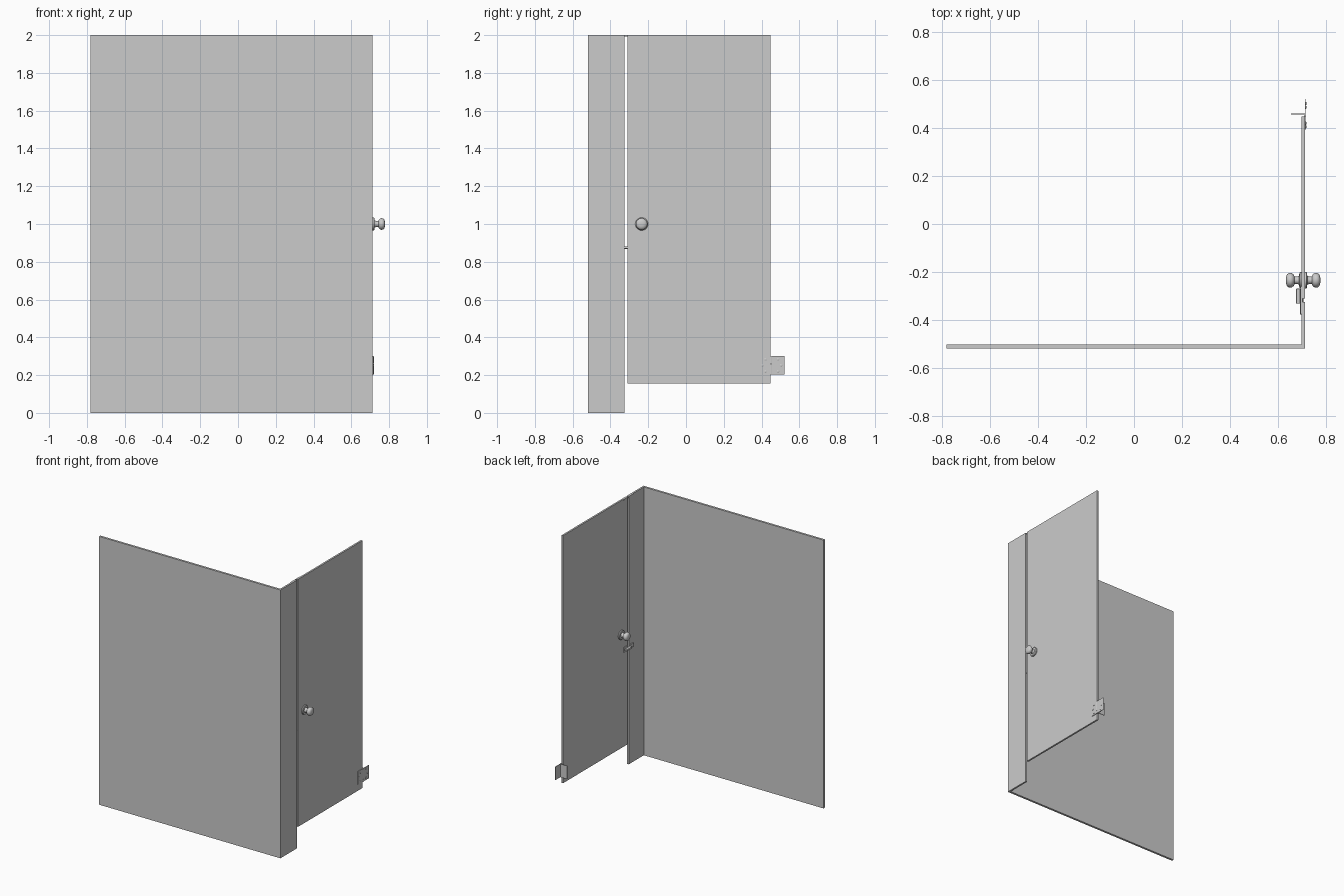
import bpy, bmesh, math
from mathutils import Matrix

if "Cube" in bpy.data.objects:
    bpy.data.objects.remove(bpy.data.objects["Cube"])

def box(name, lo, hi, bevel=0):
    bm = bmesh.new()
    size = [b - a for a, b in zip(lo, hi)]
    mid = [(a + b) / 2 for a, b in zip(lo, hi)]
    bmesh.ops.create_cube(bm, size=1, matrix=Matrix.Translation(mid) @ Matrix.Diagonal((*size, 1)))
    if bevel:
        bmesh.ops.bevel(bm, geom=bm.edges[:], offset=bevel, segments=2, affect='EDGES', profile=0.5)
    return finish(name, bm)

def finish(name, bm, smooth=False):
    bmesh.ops.recalc_face_normals(bm, faces=bm.faces[:])
    me = bpy.data.meshes.new(name)
    bm.to_mesh(me)
    bm.free()
    ob = bpy.data.objects.new(name, me)
    bpy.context.collection.objects.link(ob)
    if smooth:
        bpy.ops.object.select_all(action='DESELECT')
        ob.select_set(True)
        bpy.context.view_layer.objects.active = ob
        bpy.ops.object.shade_smooth_by_angle(angle=math.radians(35))
    return ob

def turned(name, profile, origin, axis='X', sign=1, segments=32):
    """Revolve (distance along axis, radius) points around an axis through origin."""
    bm = bmesh.new()
    rings = []
    for d, r in profile:
        ring = []
        for i in range(segments):
            a = 2 * math.pi * i / segments
            u, v = r * math.cos(a), r * math.sin(a)
            off = {'X': (sign * d, u, v), 'Y': (u, sign * d, v), 'Z': (u, v, sign * d)}[axis]
            ring.append(bm.verts.new([o + p for o, p in zip(origin, off)]))
        rings.append(ring)
    for a, b in zip(rings, rings[1:]):
        for i in range(segments):
            j = (i + 1) % segments
            bm.faces.new((a[i], a[j], b[j], b[i]))
    bm.faces.new(rings[0])
    bm.faces.new(rings[-1])
    return finish(name, bm, True)

X0, X1 = 0.70, 0.713          # door plane thickness
XC = (X0 + X1) / 2

# Panels
box("front_panel", (-0.782, -0.519, 0), (X1, -0.503, 2))
box("corner_stile", (X0, -0.503, 0), (X1, -0.326, 2))
box("door", (X0, -0.311, 0.155), (X1, 0.448, 2))

# Knobs on both faces of the door
knob = [(0.005, 0.034), (0.013, 0.034), (0.016, 0.031), (0.017, 0.019), (0.026, 0.015),
        (0.036, 0.016), (0.040, 0.024), (0.046, 0.029), (0.053, 0.031), (0.062, 0.029),
        (0.068, 0.024), (0.071, 0.014), (0.072, 0.005)]
for side, s in (("outer", 1), ("inner", -1)):
    turned(side + "_knob", knob, (XC, -0.235, 1.0), 'X', s)

# Slide latch below the inner knob, with its bolt bridging the gap
box("latch_plate", (0.695, -0.305, 0.855), (X0, -0.265, 0.895), 0.001)
turned("latch_bolt", [(-0.034, 0.006), (0.034, 0.006)], (0.701, -0.312, 0.875), 'Y', 1, 16)
box("latch_keeper", (0.694, -0.378, 0.860), (X0, -0.327, 0.890), 0.001)
box("latch_grip", (0.677, -0.333, 0.868), (0.695, -0.270, 0.882), 0.003)

# Thin stop at the head of the gap
box("head_stop", (0.696, -0.375, 1.992), (0.703, -0.262, 2.0))

# Hinge: door leaf, wall leaf, return leaf and knuckles
def leaf_screws(name, pts, x):
    for i, (y, z) in enumerate(pts):
        turned(f"{name}_{i}", [(0, 0.007), (0.0015, 0.007), (0.003, 0.004)], (x, y, z), 'X', 1, 16)

box("hinge_door_leaf", (X1, 0.392, 0.202), (0.717, 0.447, 0.300))
box("hinge_wall_leaf", (X1, 0.452, 0.202), (0.717, 0.521, 0.300))
box("hinge_return_leaf", (0.656, 0.458, 0.202), (0.714, 0.462, 0.300))
for k in range(5):
    z = 0.202 + k * 0.0196
    turned(f"hinge_knuckle_{k}", [(0, 0.005), (0.0188, 0.005)], (0.714, 0.450, z), 'Z', 1, 16)
leaf_screws("door_screw", [(0.42, 0.283), (0.406, 0.251), (0.42, 0.219)], 0.717)
leaf_screws("wall_screw", [(0.487, 0.283), (0.503, 0.251), (0.487, 0.219)], 0.717)
